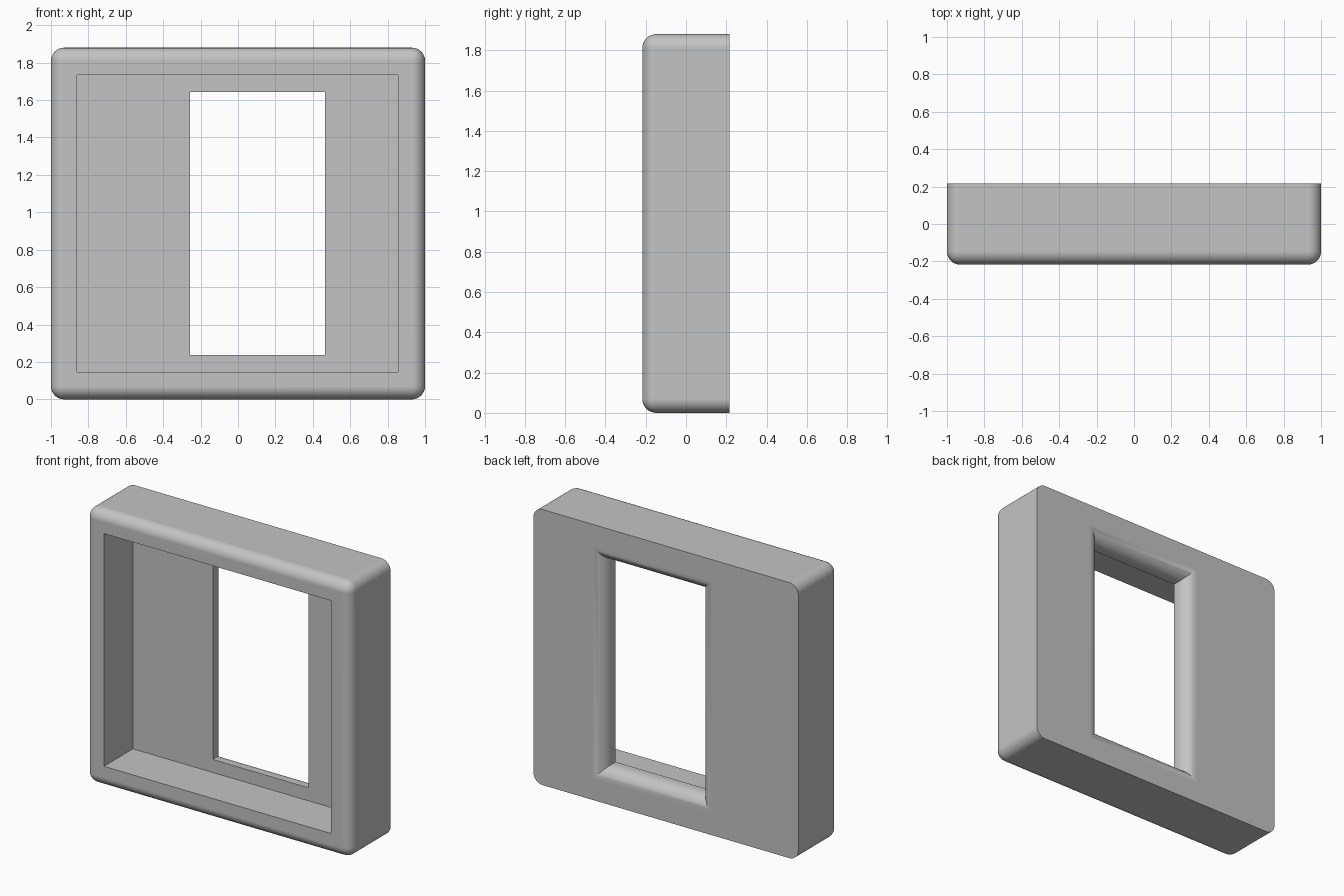
import bpy, bmesh, math
from mathutils import Vector

if "Cube" in bpy.data.objects:
    bpy.data.objects.remove(bpy.data.objects["Cube"])

HALF_DEPTH, HEIGHT = 0.217, 1.88
EDGE_R, FLARE_R = 0.07, 0.09
POCKET = (-0.86, 0.855, 0.147, 1.735)      # x min, x max, z min, z max
WINDOW = (-0.257, 0.465, 0.236, 1.643)
POCKET_FLOOR = 0.095

grey = bpy.data.materials.new("plain grey")
grey.use_nodes = True
colour = (0.55, 0.55, 0.55, 1)
grey.diffuse_color = colour
grey.node_tree.nodes["Principled BSDF"].inputs["Base Color"].default_value = colour


def loft(name, rect, sections):
    """Closed solid through rectangles grown by a margin at each depth."""
    x0, x1, z0, z1 = rect
    bm = bmesh.new()
    rings = [[bm.verts.new(p) for p in ((x0 - m, y, z0 - m), (x1 + m, y, z0 - m),
                                        (x1 + m, y, z1 + m), (x0 - m, y, z1 + m))]
             for y, m in sections]
    for a, b in zip(rings, rings[1:]):
        for i in range(4):
            j = (i + 1) % 4
            bm.faces.new((a[i], a[j], b[j], b[i]))
    bm.faces.new(rings[0])
    bm.faces.new(rings[-1])
    bmesh.ops.recalc_face_normals(bm, faces=bm.faces)
    mesh = bpy.data.meshes.new(name)
    bm.to_mesh(mesh)
    bm.free()
    ob = bpy.data.objects.new(name, mesh)
    bpy.context.collection.objects.link(ob)
    mesh.materials.append(grey)
    return ob


# Housing block: rounded corners and front rim, sharp back rim
housing = loft("housing", (-1, 1, 0, HEIGHT), [(-HALF_DEPTH, 0), (HALF_DEPTH, 0)])
bm = bmesh.new()
bm.from_mesh(housing.data)
edges = [e for e in bm.edges if any(v.co.y < 0 for v in e.verts)]
bmesh.ops.bevel(bm, geom=edges, offset=EDGE_R, segments=8, profile=0.5, affect='EDGES')
bm.to_mesh(housing.data)
bm.free()

# Front pocket, and a window whose back rim is rounded over
pocket = loft("pocket_cutter", POCKET, [(-0.5, 0), (POCKET_FLOOR, 0)])
arc = [math.radians(90 * i / 10) for i in range(11)]
flare = [(HALF_DEPTH - FLARE_R * (1 - math.sin(a)), FLARE_R * (1 - math.cos(a))) for a in arc]
window = loft("window_cutter", WINDOW, [(0, 0)] + flare + [(0.4, FLARE_R)])

bpy.ops.object.select_all(action='DESELECT')
bpy.context.view_layer.objects.active = housing
housing.select_set(True)
for cutter in (pocket, window):
    cutter.hide_render = True
    mod = housing.modifiers.new("cut", 'BOOLEAN')
    mod.operation, mod.solver, mod.object = 'DIFFERENCE', 'EXACT', cutter
    bpy.ops.object.modifier_apply(modifier=mod.name)
    bpy.data.objects.remove(cutter)

# Smooth the rounded edges while keeping the large faces flat
bpy.ops.object.shade_smooth_by_angle(angle=math.radians(30))
weighted = housing.modifiers.new("flat faces", 'WEIGHTED_NORMAL')
weighted.keep_sharp = True
